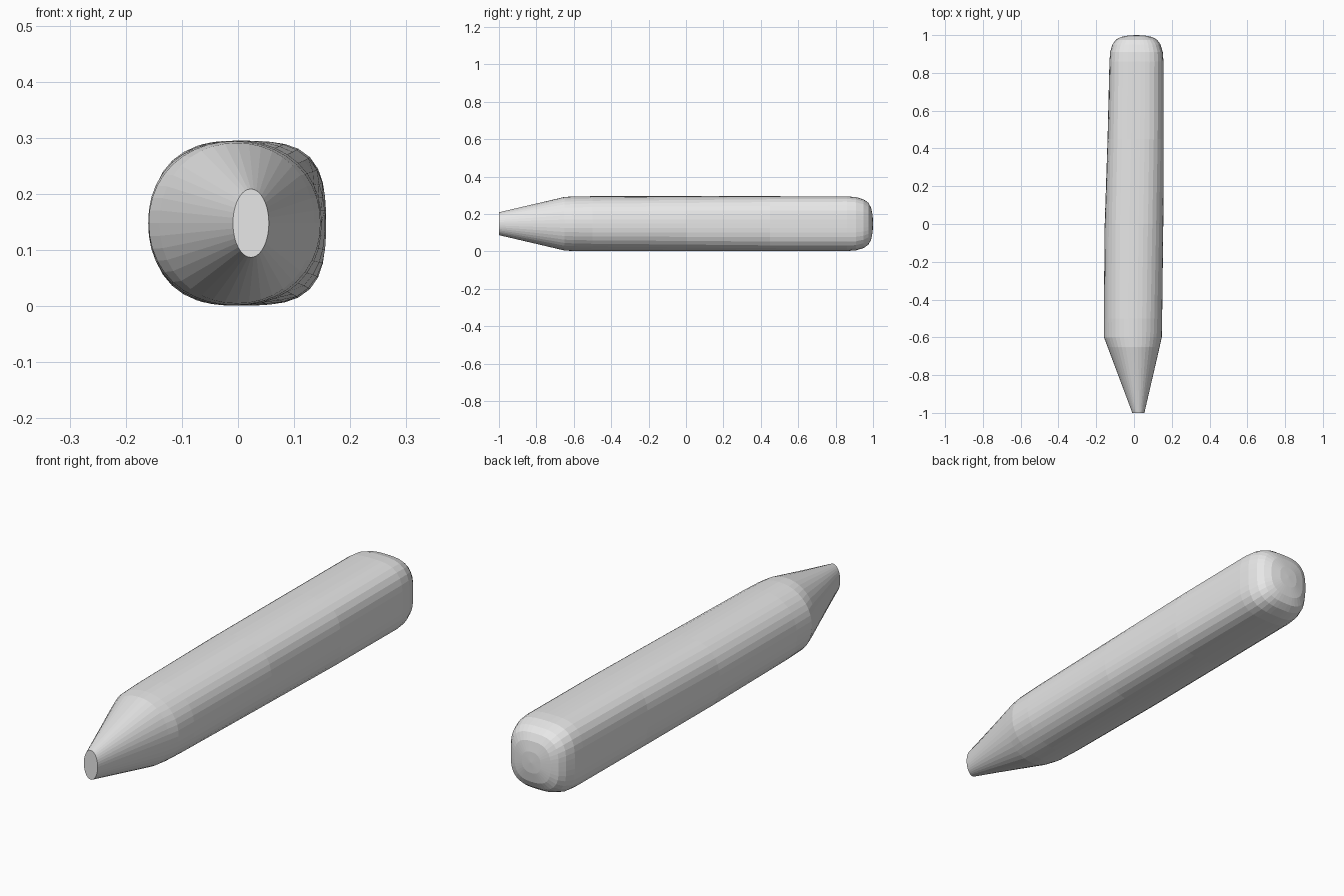
import bpy
import bmesh
import math

cube = bpy.data.objects.get("Cube")
if cube:
    bpy.data.objects.remove(cube, do_unlink=True)

SIDES = 40
MID_Z = 0.148

# Single flat grey
grey = bpy.data.materials.new("plain_grey")
grey.use_nodes = True
colour = (0.8, 0.8, 0.8, 1)
grey.diffuse_color = colour
grey.node_tree.nodes["Principled BSDF"].inputs["Base Color"].default_value = colour

# Cross-sections: y, right edge x, left edge x, half height, squareness
sections = [
    (-1.00, -0.009, 0.055, 0.061, 2.0),
    (-0.65, -0.140, 0.136, 0.143, 2.1),
    (-0.60, -0.159, 0.147, 0.146, 2.1),
    (-0.50, -0.160, 0.149, 0.147, 2.2),
    (0.00, -0.155, 0.155, 0.147, 2.5),
    (0.45, -0.140, 0.157, 0.147, 2.9),
    (0.86, -0.130, 0.156, 0.146, 3.2),
]
# Rounded rear end: y and scale of the last section
rear = [(0.91, 0.975), (0.95, 0.89), (0.975, 0.77), (0.99, 0.58), (0.998, 0.30)]


def ring(bm, y, x0, x1, half_z, power):
    """Add a rounded-square loop of vertices across the body."""
    cx, rx = (x0 + x1) / 2, (x1 - x0) / 2
    verts = []
    for i in range(SIDES):
        a = math.tau * i / SIDES
        c, s = math.cos(a), math.sin(a)
        r = (abs(c) ** power + abs(s) ** power) ** (-1 / power)
        verts.append(bm.verts.new((cx + rx * r * c, y, MID_Z + half_z * r * s)))
    return verts


bm = bmesh.new()
rings = [ring(bm, *s) for s in sections]
_, x0, x1, half_z, power = sections[-1]
cx, rx = (x0 + x1) / 2, (x1 - x0) / 2
for y, k in rear:
    rings.append(ring(bm, y, cx - rx * k, cx + rx * k, half_z * k, power - (1 - k)))

# Skin between neighbouring loops
for a, b in zip(rings, rings[1:]):
    for i in range(SIDES):
        j = (i + 1) % SIDES
        bm.faces.new((a[i], a[j], b[j], b[i]))

# Flat tip and domed rear
bm.faces.new(rings[0])
pole = bm.verts.new((cx, 1.0, MID_Z))
for i in range(SIDES):
    bm.faces.new((rings[-1][i], rings[-1][(i + 1) % SIDES], pole))
bmesh.ops.recalc_face_normals(bm, faces=bm.faces)

mesh = bpy.data.meshes.new("tapered_body")
bm.to_mesh(mesh)
bm.free()
mesh.materials.append(grey)
body = bpy.data.objects.new("tapered_body", mesh)
bpy.context.collection.objects.link(body)
